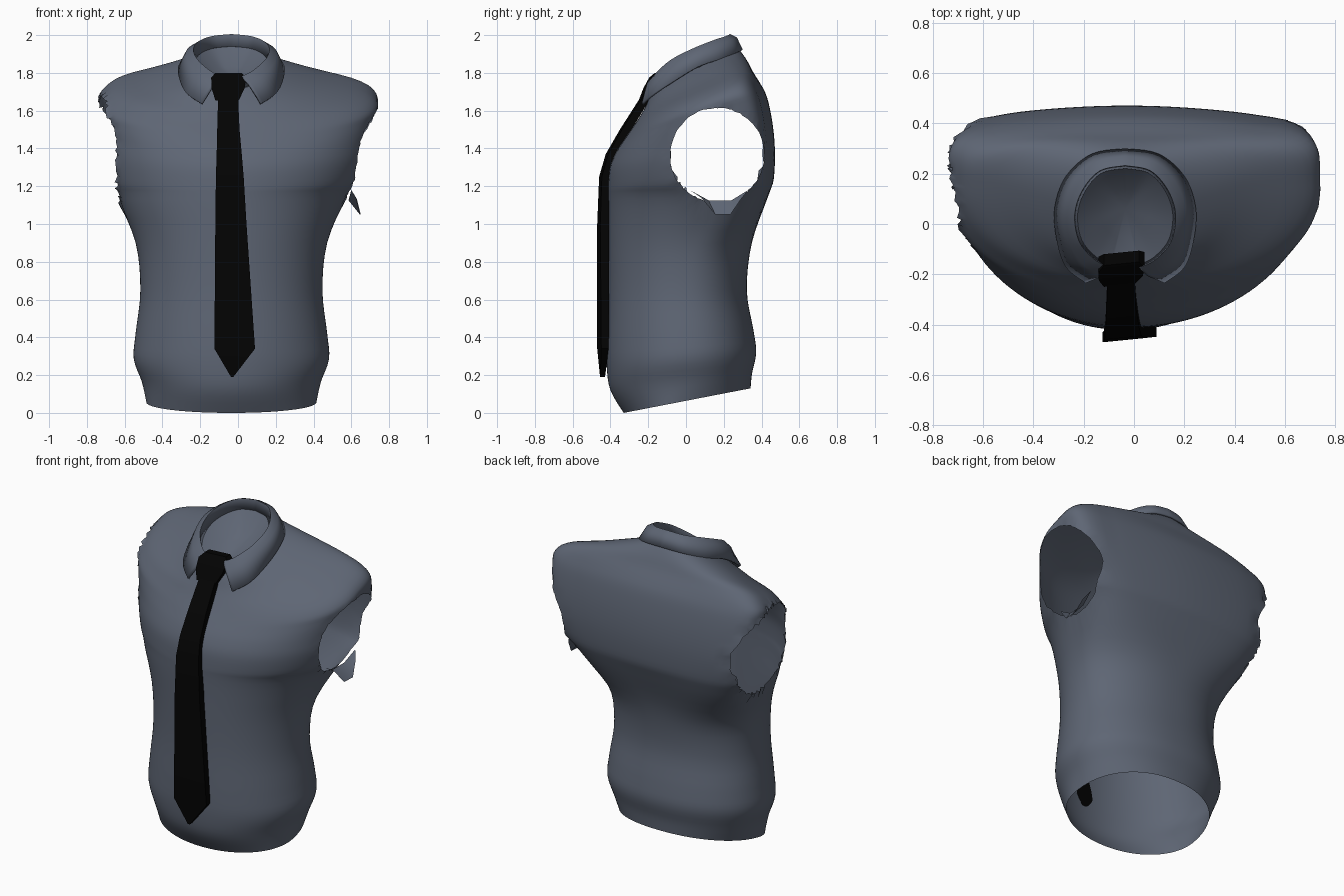
import bpy, bmesh, math, random
from mathutils import Vector
from mathutils.bvhtree import BVHTree

if "Cube" in bpy.data.objects:
    bpy.data.objects.remove(bpy.data.objects["Cube"])

random.seed(4)
CX = -0.035  # the garment's own centre line


def material(name, rgb):
    m = bpy.data.materials.new(name)
    m.diffuse_color = (*rgb, 1)
    m.use_nodes = True
    m.node_tree.nodes["Principled BSDF"].inputs["Base Color"].default_value = m.diffuse_color
    return m


CLOTH = material("slate_cloth", (0.112, 0.132, 0.175))
BLACK = material("tie_black", (0.001, 0.001, 0.001))


def finish(bm, name, mat, angle=40):
    me = bpy.data.meshes.new(name)
    bm.to_mesh(me)
    bm.free()
    me.materials.append(mat)
    me.polygons.foreach_set("use_smooth", [True] * len(me.polygons))
    me.set_sharp_from_angle(angle=math.radians(angle))
    ob = bpy.data.objects.new(name, me)
    bpy.context.collection.objects.link(ob)
    return ob


def smooth_path(keys, steps):
    """Catmull-Rom through tuples of any length."""
    out = []
    for i in range(len(keys) - 1):
        a, b, c, d = (keys[min(max(i + k, 0), len(keys) - 1)] for k in (-1, 0, 1, 2))
        for s in range(steps):
            t = s / steps
            out.append(tuple(0.5 * (2*q + (r-p)*t + (2*p-5*q+4*r-u)*t*t + (3*q-p-3*r+u)*t**3)
                             for p, q, r, u in zip(a, b, c, d)))
    out.append(tuple(keys[-1]))
    return out


def loft(bm, rows, closed):
    vs = [[bm.verts.new(p) for p in r] for r in rows]
    n = len(rows[0])
    for r0, r1 in zip(vs, vs[1:]):
        for i in range(n if closed else n - 1):
            j = (i + 1) % n
            bm.faces.new((r0[i], r0[j], r1[j], r1[i]))
    return vs


# Shirt body rings: z front, z back, half width, y front, y back, y widest, back squareness
RINGS = [
    (0.00, 0.13, .45, -.33, .34, -.04, 2.2),
    (0.12, 0.21, .475, -.40, .348, 0, 2.2),
    (0.25, 0.32, .517, -.42, .37, 0, 2.2),
    (0.40, 0.44, .507, -.42, .355, 0, 2.2),
    (0.65, 0.65, .482, -.41, .32, 0, 2.2),
    (0.90, 0.90, .507, -.41, .345, .03, 2.4),
    (1.13, 1.14, .605, -.412, .41, .10, 4.5),
    (1.20, 1.24, .655, -.412, .43, .12, 6),
    (1.30, 1.38, .69, -.402, .436, .13, 7),
    (1.38, 1.52, .71, -.37, .425, .14, 7),
    (1.45, 1.65, .732, -.325, .40, .14, 6.5),
    (1.50, 1.73, .735, -.29, .37, .14, 5.5),
    (1.56, 1.80, .655, -.25, .34, .14, 4),
    (1.62, 1.86, .475, -.215, .32, .13, 2.7),
    (1.68, 1.90, .34, -.188, .298, .11, 2.2),
    (1.72, 1.93, .245, -.16, .275, .08, 2),
]


def ring(zf, zb, w, yf, yb, cy, nb, seg=120):
    pts = []
    # the waist and neck sit on the garment's centre line, the chest on x = 0
    cx = CX * min(1, max(0, (.71 - w) / .12))
    for i in range(seg):
        a = 2 * math.pi * i / seg
        c, s = math.cos(a), math.sin(a)
        n = nb if s > 0 else 2.05
        r = (abs(c)**n + abs(s)**n) ** (-1 / n)
        y = cy + r * s * (yb - cy if s > 0 else cy - yf)
        z = zf + (zb - zf) * (y - yf) / (yb - yf)
        x = cx + r * c * w
        if s > 0:  # the back swells along the spine
            y += min(.035, .009 * (nb - 2)) * max(0, 1 - ((x - CX) / .55)**2) * s
        pts.append((x, y, z))
    return pts


bm = bmesh.new()
rows = loft(bm, [ring(*k) for k in smooth_path(RINGS, 4)], True)
ends = set(rows[0] + rows[-1])
surface = BVHTree.FromBMesh(bm)

# Armholes: remove the cloth inside an ellipse on each side, then snap the rim to it
HOLES = [(1, .165, 1.365, .25, .25, .003), (-1, .165, 1.39, .25, .285, .010)]


def reach(v, h):
    return math.hypot((v.co.y - h[1]) / h[3], (v.co.z - h[2]) / h[4])


for h in HOLES:
    gone = [v for v in bm.verts if v.co.x * h[0] > 0.3 and reach(v, h) < 0.97]
    bmesh.ops.delete(bm, geom=gone, context='VERTS')
    for v in bm.verts:
        if v.is_boundary and v not in ends and v.co.x * h[0] > 0.3:
            k = 1 / reach(v, h)
            y, z = h[1] + (v.co.y - h[1]) * k, h[2] + (v.co.z - h[2]) * k
            hit = surface.ray_cast(Vector((h[0] * 2, y, z)), Vector((-h[0], 0, 0)))[0]
            v.co = hit or Vector((v.co.x, y, z))
            v.co += Vector([random.uniform(-1, 1) * h[5] for _ in range(3)])
finish(bm, "shirt_body", CLOTH, 60)

# Torn flap under the right armhole
bm = bmesh.new()
loft(bm, [[(.60, .02, 1.18), (.585, .12, 1.125), (.585, .24, 1.125), (.60, .33, 1.18)],
          [(.625, .08, 1.14), (.645, .155, 1.05), (.65, .235, 1.05), (.63, .29, 1.13)]], False)
finish(bm, "sleeve_flap", CLOTH)

# Collar: half of the fold line and of the lower edge, from back centre to the front point
RIDGE = [(0, .235, 2.0), (.10, .215, 1.99), (.17, .14, 1.965), (.203, .04, 1.925),
         (.185, -.07, 1.87), (.12, -.145, 1.81), (.055, -.175, 1.775)]
EDGE = [(0, .295, 1.92), (.13, .275, 1.91), (.23, .19, 1.875), (.275, .07, 1.835),
        (.27, -.05, 1.765), (.235, -.165, 1.69), (.155, -.23, 1.635)]


def mirrored(keys):
    half = smooth_path(keys, 5)
    return [Vector((CX - x, y, z)) for x, y, z in reversed(half[1:])] + \
           [Vector((CX + x, y, z)) for x, y, z in half]


ridge, edge = mirrored(RIDGE), mirrored(EDGE)
middle = Vector((CX, .06, 0))


def shifted(p, out, up):
    d = p - middle
    d.z = 0
    return p + d.normalized() * out + Vector((0, 0, up))


inner = [shifted(p, -.008, -.06) for p in ridge]
upper = [shifted(p.lerp(q, .3), .012, .008) for p, q in zip(ridge, edge)]
bm = bmesh.new()
loft(bm, [inner, ridge, upper, edge], False)
collar = finish(bm, "collar", CLOTH, 60)
mod = collar.modifiers.new("cloth_thickness", 'SOLIDIFY')
mod.thickness = 0.012
mod.offset = 0

# Bowl closing the neck inside the collar
bm = bmesh.new()
apex = Vector((CX, .06, 1.78))
bowl = loft(bm, [inner, [p.lerp(apex, .5) - Vector((0, 0, .025)) for p in inner]], True)[-1]
tip = bm.verts.new(apex)
for i, v in enumerate(bowl):
    bm.faces.new((v, bowl[(i + 1) % len(bowl)], tip))
finish(bm, "neck_lining", CLOTH, 60)


def strap(name, sections):
    """Closed box strip; section = x left, x right, y front, y back, z."""
    bm = bmesh.new()
    rows = [[(l, f, z), (r, f + .1 * (r - l), z), (r, b + .1 * (r - l), z), (l, b, z)]
            for l, r, f, b, z in sections]
    vs = loft(bm, rows, True)
    bm.faces.new(vs[0])
    bm.faces.new(vs[-1])
    bmesh.ops.recalc_face_normals(bm, faces=bm.faces)
    return finish(bm, name, BLACK, 30)


# Tie blade and knot
strap("tie_blade", [
    (-.105, .00, -.235, -.19, 1.68), (-.11, .008, -.35, -.30, 1.50),
    (-.113, .02, -.425, -.375, 1.37), (-.117, .03, -.46, -.41, 1.25),
    (-.12, .045, -.47, -.425, 1.00),
    (-.125, .09, -.47, -.43, .34), (-.037, -.025, -.455, -.43, .19)])
strap("tie_knot", [
    (-.12, .02, -.165, -.12, 1.80), (-.142, .042, -.195, -.13, 1.775),
    (-.14, .035, -.225, -.14, 1.72), (-.12, .005, -.25, -.18, 1.655)])
